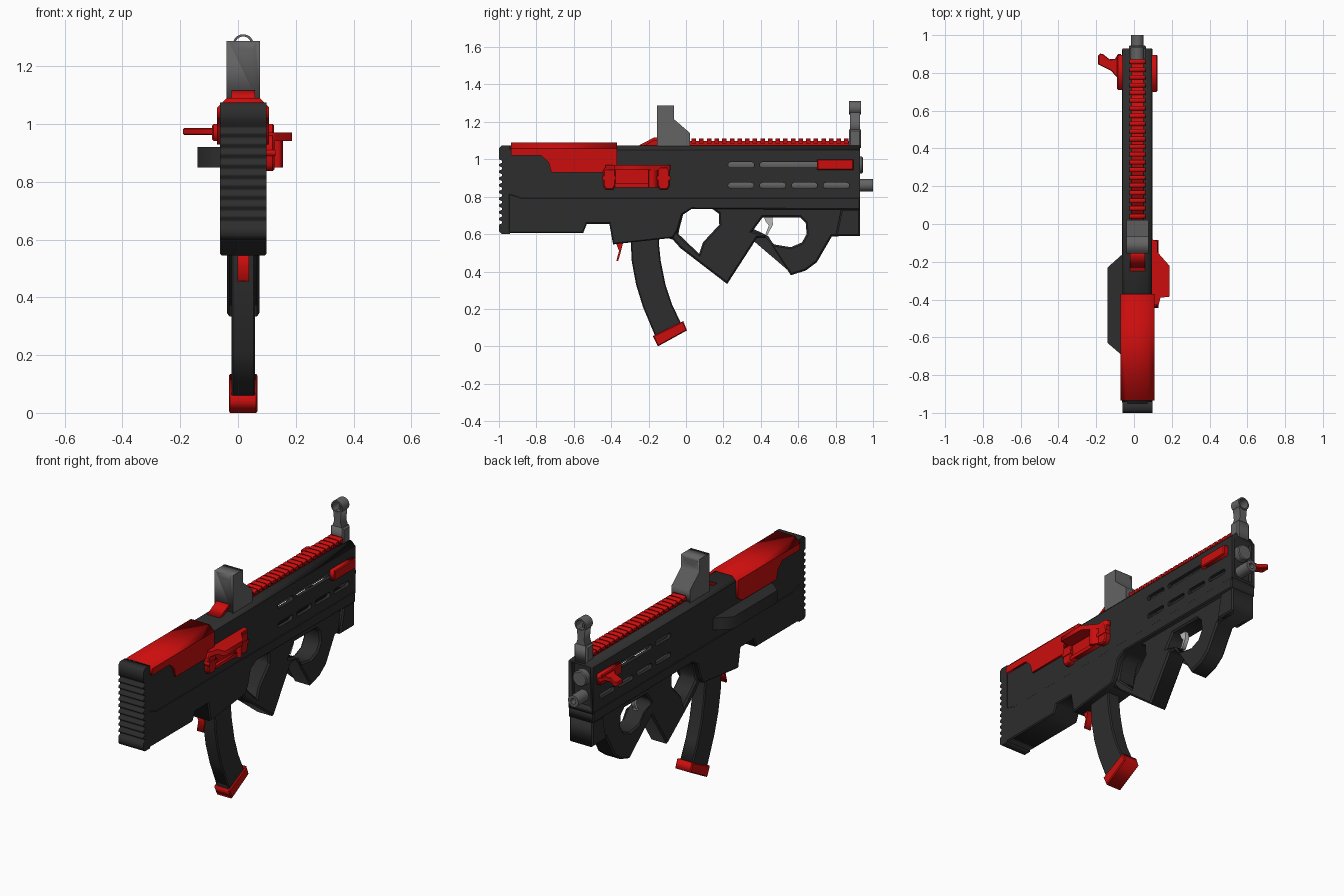
import bpy, bmesh, math
from mathutils import Vector

if "Cube" in bpy.data.objects:
    bpy.data.objects.remove(bpy.data.objects["Cube"])

CX = 0.018  # middle of the body across x


def material(name, *rgb):
    m = bpy.data.materials.new(name)
    m.diffuse_color = (*rgb, 1)
    m.use_nodes = True
    m.node_tree.nodes["Principled BSDF"].inputs["Base Color"].default_value = m.diffuse_color
    return m


DARK = material("dark_polymer", 0.026, 0.026, 0.026)
RED = material("red", 0.60, 0.004, 0.004)
GREY = material("steel_grey", 0.125, 0.125, 0.125)
SILVER = material("silver", 0.5, 0.5, 0.5)

MAPS = {'x': lambda u, v, w: (w, u, v),
        'y': lambda u, v, w: (u, w, v),
        'z': lambda u, v, w: (u, v, w)}


def shape(name, loops, lo, hi, mat, axis='x', rim=0.0, top=0.0):
    """Extrude an outline (extra loops are holes) from lo to hi along an axis."""
    if not isinstance(loops[0], list):
        loops = [loops]
    cu = bpy.data.curves.new(name, 'CURVE')
    cu.dimensions, cu.fill_mode, cu.extrude = '2D', 'BOTH', (hi - lo) / 2
    for pts in loops:
        sp = cu.splines.new('POLY')
        sp.points.add(len(pts) - 1)
        for p, (u, v) in zip(sp.points, pts):
            p.co = (u, v, 0, 1)
        sp.use_cyclic_u = True
    tmp = bpy.data.objects.new("tmp", cu)
    bpy.context.collection.objects.link(tmp)
    dg = bpy.context.evaluated_depsgraph_get()
    me = bpy.data.meshes.new_from_object(tmp.evaluated_get(dg))
    bpy.data.objects.remove(tmp)
    bm = bmesh.new()
    bm.from_mesh(me)
    bmesh.ops.remove_doubles(bm, verts=bm.verts[:], dist=1e-5)
    bmesh.ops.dissolve_limit(bm, angle_limit=0.02, verts=bm.verts[:], edges=bm.edges[:])
    bmesh.ops.recalc_face_normals(bm, faces=bm.faces[:])
    if rim:  # chamfer round both caps
        es = [e for e in bm.edges if abs(e.verts[0].co.z - e.verts[1].co.z) < 1e-5
              and e.calc_face_angle(0) > 0.5]
        bmesh.ops.bevel(bm, geom=es, offset=rim, segments=1, affect='EDGES', clamp_overlap=True)
    for v in bm.verts:
        u, t, w = v.co
        v.co = MAPS[axis](u, t, w + (lo + hi) / 2)
    if top:  # chamfer the two long top edges
        zt = max(v.co.z for v in bm.verts) - 1e-4
        es = [e for e in bm.edges if all(v.co.z > zt for v in e.verts)
              and abs(e.verts[0].co.x - e.verts[1].co.x) < 1e-4]
        bmesh.ops.bevel(bm, geom=es, offset=top, segments=1, affect='EDGES', clamp_overlap=True)
    bmesh.ops.recalc_face_normals(bm, faces=bm.faces[:])
    bm.to_mesh(me)
    bm.free()
    me.name = name
    me.materials.clear()
    me.materials.append(mat)
    ob = bpy.data.objects.new(name, me)
    bpy.context.collection.objects.link(ob)
    return ob


def rect(u0, u1, v0, v1):
    return [(u0, v0), (u1, v0), (u1, v1), (u0, v1)]


def circle(u, v, r, n=28):
    return [(u + r * math.cos(2 * math.pi * i / n), v + r * math.sin(2 * math.pi * i / n)) for i in range(n)]


def slot(y0, y1, z, r=0.015):
    right = [(y1 - r + r * math.cos(a), z + r * math.sin(a)) for a in [math.pi * (i / 6 - .5) for i in range(7)]]
    return right + [(y0 + y1 - y, 2 * z - t) for y, t in right]


def smooth(ob):
    bpy.ops.object.select_all(action='DESELECT')
    ob.select_set(True)
    bpy.context.view_layer.objects.active = ob
    bpy.ops.object.shade_smooth_by_angle(angle=math.radians(35))


def cut(ob, cutters):
    bpy.context.view_layer.objects.active = ob
    for c in cutters:
        m = ob.modifiers.new("cut", 'BOOLEAN')
        m.operation, m.solver, m.object = 'DIFFERENCE', 'EXACT', c
        bpy.ops.object.modifier_apply(modifier=m.name)
        bpy.data.objects.remove(c)


# upper body with hollow, slotted handguard
upper = shape("upper_body", rect(-.95, .93, .78, 1.075), CX - .078, CX + .078, DARK, top=.025)
holes = [slot(.225, .365, .97), slot(.395, .895, .97)] + [slot(.225 + .17 * i, .362 + .17 * i, .86) for i in range(4)]
cut(upper, [shape("cavity", rect(.2, 1, .81, 1.045), CX - .058, CX + .058, DARK)]
    + [shape("slot_cutter", h, -.3, .3, DARK) for h in holes])

# lower body: stock, magazine well and rail under the handguard
shape("lower_body", [(-.95, .82), (-.95, .605), (-.55, .605), (-.53, .655), (-.41, .655), (-.39, .545),
                     (-.07, .58), (-.045, .62), (-.02, .705), (.03, .735), (.93, .73), (.93, .795),
                     (-.88, .797)], CX - .081, CX + .081, DARK, rim=.006)
shape("front_block", [(.80, .59), (.93, .59), (.93, .735), (.83, .735)], CX - .075, CX + .075, DARK, rim=.008)

# grip frame with thumb hole and trigger hole
shape("grip_frame", [
    [(-.1, .76), (-.1, .58), (-.07, .57), (-.03, .525), (.22, .333), (.38, .58), (.435, .58), (.56, .38),
     (.64, .405), (.70, .45), (.78, .588), (.92, .59), (.92, .76)],
    [(-.04, .60), (-.035, .63), (-.015, .705), (.03, .735), (.14, .735), (.175, .71), (.178, .65),
     (.09, .555), (.07, .495)],
    [(.41, .69), (.355, .615), (.42, .60), (.47, .545), (.56, .53), (.62, .555), (.645, .60),
     (.64, .66), (.61, .69)]], CX - .056, CX + .056, DARK, rim=.01)
shape("trigger", [(.415, .70), (.46, .70), (.465, .65), (.435, .595), (.425, .60), (.443, .645), (.425, .67)],
      CX - .012, CX + .012, SILVER)

# ribbed butt pad
pad = [(-.94, .60), (-.94, 1.075), (-.985, 1.075), (-1, 1.06)]
for i in range(10):
    z = 1.0 - .036 * i
    pad += [(-1, z), (-.984, z - .008), (-.984, z - .018), (-1, z - .026)]
shape("butt_pad", pad + [(-1, .615), (-.985, .60)], CX - .08, CX + .08, DARK)

# red stock cover
shape("stock_cover", [(-.935, 1.09), (-.935, 1.02), (-.775, 1.02), (-.735, .985), (-.72, .93), (-.41, .93),
                      (-.37, .955), (-.37, 1.09)], CX - .09, CX + .09, RED, top=.032)

# cheek rest on the left
shape("cheek_rest", [(-.05, -.15), (-.14, -.23), (-.14, -.63), (-.07, -.69), (-.05, -.69)],
      .85, .92, DARK, axis='z')

# ejection port: panel, end frames and deflector scoop
shape("port_panel", rect(-.40, -.13, .855, .965), .09, .112, RED, rim=.005)
for n, y in (("rear", -.41), ("front", -.12)):
    shape("port_frame_" + n, [(y - .033, .86), (y - .02, .838), (y + .02, .838), (y + .033, .86),
                              (y + .033, .94), (y + .02, .96), (y - .02, .96), (y - .033, .94)],
          .09, .126, RED, rim=.006)
    shape("port_rib_" + n, rect(y - .036, y + .036, .89, .91), .09, .13, RED)
shape("deflector_top", [(.09, -.08), (.125, -.09), (.125, -.15), (.187, -.22), (.187, -.385), (.14, -.39),
                        (.13, -.43), (.09, -.43)], .942, .97, RED, axis='z')
shape("deflector_wall", [(.10, -.15), (.125, -.15), (.155, -.185), (.14, -.20), (.10, -.17)],
      .85, .95, RED, axis='z')
shape("deflector_lip", rect(-.38, -.16, .85, .87), .09, .126, RED)

# magazine, base plate and release catch
shape("magazine", [(-.295, .60), (-.295, .55), (-.29, .455), (-.267, .33), (-.23, .21), (-.165, .055),
                   (-.025, .12), (-.075, .225), (-.11, .33), (-.135, .455), (-.145, .55), (-.145, .60)],
      CX - .041, CX + .041, DARK, rim=.006)
shape("magazine_base", [(-.177, .055), (-.015, .135), (.005, .085), (-.15, 0)], CX - .05, CX + .05, RED, rim=.005)
shape("magazine_release", [(-.378, .56), (-.335, .56), (-.35, .50), (-.363, .455), (-.372, .458), (-.358, .51)],
      CX - .02, CX + .02, RED)

# barrel tubes and end plate inside the handguard
smooth(shape("upper_tube", circle(CX, .97, .045), .19, .945, GREY, axis='y', rim=.005))
smooth(shape("barrel", [circle(CX, .862, .033), circle(CX, .862, .016)], .19, 1.0, GREY, axis='y'))
shape("barrel_end_plate", rect(CX - .06, CX + .06, .80, 1.05), .885, .905, DARK, axis='y')

# cocking slider on both sides, handle on the left
shape("slider_right", rect(.70, .895, .942, 1.0), .09, .125, RED, rim=.005)
shape("slider_left", rect(.71, .895, .942, 1.0), -.09, -.05, RED, rim=.005)
shape("cocking_handle", [(-.07, .90), (-.085, .90), (-.10, .875), (-.13, .872), (-.165, .90), (-.18, .902),
                         (-.19, .89), (-.19, .845), (-.12, .81), (-.085, .77), (-.07, .77)],
      .962, .987, RED, axis='z', rim=.004)

# toothed top rail
shape("rail_base", rect(.02, .88, 1.07, 1.097), CX - .032, CX + .032, RED)
for i in range(21):
    y = .03 + .0408 * i
    shape(f"rail_tooth_{i}", rect(y, y + .024, 1.085, 1.11), CX - .042, CX + .042, RED, top=.006)

# rear sight with round notch, and its red latch
rear = shape("rear_sight", [(-.155, 1.07), (.022, 1.07), (.022, 1.14), (-.065, 1.215), (-.065, 1.288),
                            (-.155, 1.288)], CX - .058, CX + .058, GREY)
cut(rear, [shape("notch_cutter", circle(CX, 1.282, .042), -.3, .3, GREY, axis='y')])
shape("latch_neck", [(-.24, 1.07), (-.17, 1.10), (-.15, 1.10), (-.15, 1.07)], CX - .027, CX + .027, RED)
shape("latch_top", [(-.25, 1.075), (-.17, 1.117), (-.15, 1.117), (-.15, 1.10), (-.17, 1.10), (-.215, 1.075)],
      CX - .04, CX + .04, RED)

# front sight: base, post, ring and pin
shape("front_sight_base", rect(.872, .935, 1.06, 1.16), CX - .042, CX + .042, GREY, rim=.008)
shape("front_sight_post", [(CX - .034, 1.15), (CX + .034, 1.15), (CX + .02, 1.19), (CX + .026, 1.25),
                           (CX - .026, 1.25), (CX - .02, 1.19)], .876, .93, GREY, axis='y')
smooth(shape("front_sight_ring", [circle(CX, 1.275, .036), circle(CX, 1.275, .028)], .872, .935, GREY, axis='y'))
shape("front_sight_pin", rect(CX - .004, CX + .004, 1.24, 1.275), .90, .908, GREY, axis='y')
